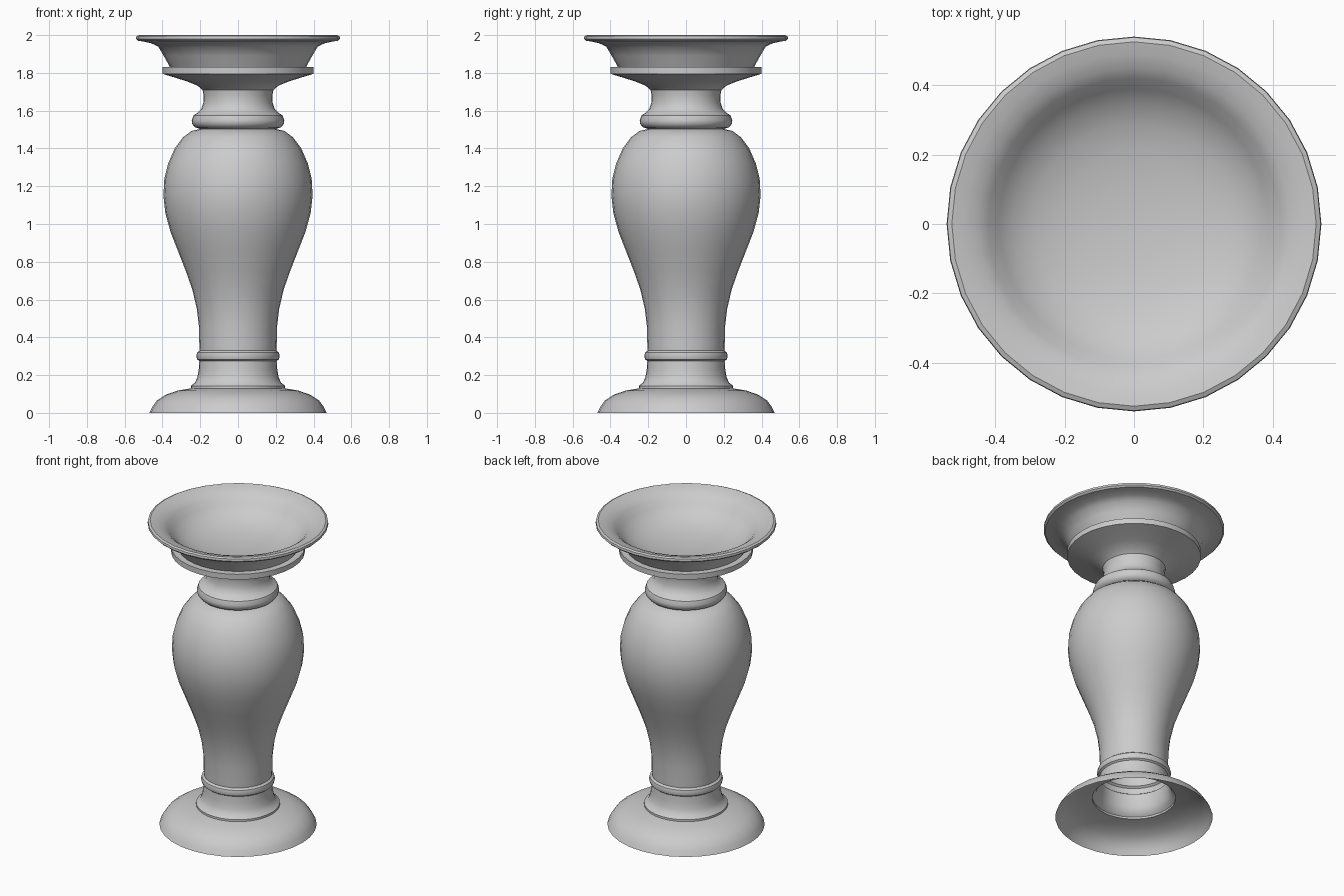
import bpy, bmesh, math

SIDES = 32


def lathe(name, profile, angle=35):
    """Revolve (radius, z) points, listed from bottom outside upward, about z."""
    bm = bmesh.new()
    rings = []
    for r, z in profile:
        if r == 0:
            rings.append([bm.verts.new((0, 0, z))] * SIDES)
        else:
            rings.append([bm.verts.new((r * math.cos(2 * math.pi * i / SIDES),
                                        r * math.sin(2 * math.pi * i / SIDES), z))
                          for i in range(SIDES)])
    for a, b in zip(rings, rings[1:]):
        for i in range(SIDES):
            j = (i + 1) % SIDES
            bm.faces.new(list(dict.fromkeys((a[i], a[j], b[j], b[i]))))
    mesh = bpy.data.meshes.new(name)
    bm.to_mesh(mesh)
    bm.free()
    obj = bpy.data.objects.new(name, mesh)
    bpy.context.collection.objects.link(obj)
    bpy.ops.object.select_all(action='DESELECT')
    obj.select_set(True)
    bpy.context.view_layer.objects.active = obj
    bpy.ops.object.shade_smooth_by_angle(angle=math.radians(angle))
    return obj


# Hollow flared foot, open underneath, with a stepped collar and thin ring
lathe("foot", [
    (0.47, 0), (0.455, 0.03), (0.43, 0.065), (0.385, 0.095), (0.32, 0.118),
    (0.25, 0.13), (0.25, 0.143), (0.228, 0.16), (0.215, 0.19), (0.208, 0.23),
    (0.205, 0.275), (0.216, 0.283), (0.221, 0.30), (0.216, 0.32), (0.203, 0.33)])

# Vase-shaped body
lathe("body", [
    (0.203, 0.33), (0.205, 0.36), (0.206, 0.45), (0.218, 0.55), (0.241, 0.65),
    (0.276, 0.75), (0.319, 0.86), (0.358, 0.96), (0.385, 1.06), (0.395, 1.15),
    (0.39, 1.24), (0.37, 1.32), (0.335, 1.40), (0.29, 1.46), (0.245, 1.493),
    (0.20, 1.503)])

# Rounded ring, narrow neck and the saucer it flares into
lathe("neck", [
    (0.20, 1.503), (0.228, 1.512), (0.243, 1.53), (0.245, 1.55), (0.236, 1.575),
    (0.212, 1.59), (0.194, 1.61), (0.184, 1.64), (0.182, 1.68), (0.188, 1.71),
    (0.215, 1.733), (0.27, 1.755), (0.34, 1.777), (0.40, 1.795), (0.40, 1.83),
    (0.36, 1.83)])

# Bowl: outer wall, rolled lip, then the concave inside
lathe("bowl", [
    (0.36, 1.83), (0.393, 1.89), (0.423, 1.94), (0.46, 1.957), (0.50, 1.966),
    (0.53, 1.97), (0.54, 1.98), (0.538, 1.994), (0.525, 2.0), (0.49, 1.992),
    (0.45, 1.977), (0.42, 1.955), (0.39, 1.92), (0.35, 1.885), (0.29, 1.855),
    (0.21, 1.833), (0.11, 1.82), (0, 1.815)])
